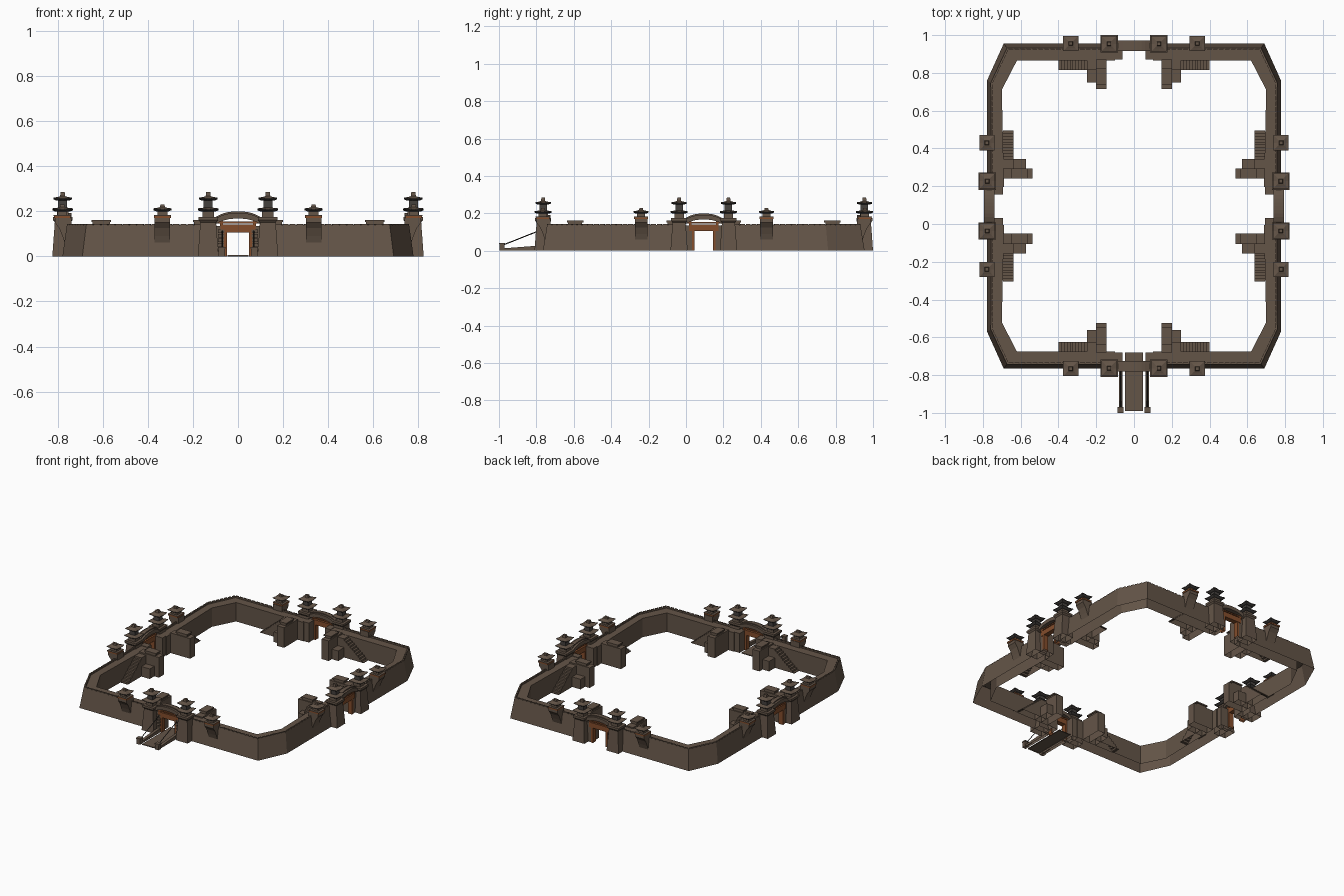
import bpy, bmesh, math
from mathutils import Vector

if "Cube" in bpy.data.objects:
    bpy.data.objects.remove(bpy.data.objects["Cube"])

def mat(name, c):
    m = bpy.data.materials.new(name)
    m.diffuse_color = (*c, 1)
    m.use_nodes = True
    m.node_tree.nodes["Principled BSDF"].inputs["Base Color"].default_value = m.diffuse_color
    return m

STONE = mat("brown stone", (0.127, 0.090, 0.064))
ROOF = mat("dark roof edge", (0.06, 0.053, 0.048))
WOOD = mat("orange wood", (0.23, 0.075, 0.025))
DARK = mat("dark iron", (0.03, 0.027, 0.025))
CY, DF, DS = 0.095, 0.86, 0.778          # fortress centre, front and side distances

def place(k):
    """Map local (u along wall, v outward, z) to world for side k."""
    d = DF if k % 2 == 0 else DS
    a = k * math.pi / 2
    c, s = math.cos(a), math.sin(a)
    def f(p):
        x, y = p[0], -(d + p[1])
        return (c * x - s * y, s * x + c * y + CY, p[2])
    return f

class Part:
    """Collects faces for one named object."""
    def __init__(self, name, m, f=lambda p: p):
        self.name, self.m, self.f, self.v, self.q = name, m, f, [], []

    def loft(self, rings):
        b, n = len(self.v), len(rings[0])
        for r in rings:
            self.v += [self.f(p) for p in r]
        for i in range(len(rings) - 1):
            for j in range(n):
                k = (j + 1) % n
                self.q.append((b + i*n + j, b + i*n + k, b + i*n + n + k, b + i*n + n + j))
        self.q.append(tuple(range(b, b + n))[::-1])
        self.q.append(tuple(range(b + (len(rings) - 1) * n, b + len(rings) * n)))

    def box(self, u0, u1, v0, v1, z0, z1):
        self.loft([[(u0, v0, z), (u1, v0, z), (u1, v1, z), (u0, v1, z)] for z in (z0, z1)])

    def prism_u(self, prof, u0, u1):       # profile of (v, z) swept along u
        self.loft([[(u, v, z) for v, z in prof] for u in (u0, u1)])

    def prism_v(self, prof, v0, v1):       # profile of (u, z) swept along v
        self.loft([[(u, v, z) for u, z in prof] for v in (v0, v1)])

    def tiers(self, cu, cv, prof):         # square rings (half size, z, corner lift)
        dirs = [(-1, -1), (0, -1), (1, -1), (1, 0), (1, 1), (0, 1), (-1, 1), (-1, 0)]
        self.loft([[(cu + a*h, cv + b*h, z + (l if a and b else 0)) for a, b in dirs]
                   for h, z, l in prof])

    def bar(self, a, b, r):                # thin square bar between two points
        a, b = Vector(a), Vector(b)
        d = (b - a).normalized()
        s = d.cross(Vector((1, 0, 0))).normalized() * r
        t = d.cross(s).normalized() * r
        self.loft([[tuple(p + w) for w in (s, t, -s, -t)] for p in (a, b)])

    def done(self):
        me = bpy.data.meshes.new(self.name)
        me.from_pydata(self.v, [], self.q)
        bm = bmesh.new()
        bm.from_mesh(me)
        bmesh.ops.recalc_face_normals(bm, faces=bm.faces)
        # the model is an open shell underneath
        ground = [fc for fc in bm.faces if all(v.co.z < 1e-5 for v in fc.verts)]
        bmesh.ops.delete(bm, geom=ground, context='FACES')
        bm.to_mesh(me)
        bm.free()
        me.materials.append(self.m)
        bpy.context.collection.objects.link(bpy.data.objects.new(self.name, me))

# Curtain walls: four corner runs between the gates, with merlons on the outer edge
section = [(0, 0), (0.25, 0.138), (0.36, 0.138), (0.36, 0.132), (1, 0.132), (1, 0)]
for sx in (-1, 1):
    for sy in (-1, 1):
        outer = [(0.10, DF), (0.69, DF), (DS, 0.665), (DS, 0.10)]
        inner = [(0.10, DF - 0.09), (0.62, DF - 0.09), (0.70, 0.615), (0.688, 0.10)]
        def at(i, t, z, f=0.0):
            o = [Vector(outer[j]).lerp(Vector(inner[j]), t) for j in (i, min(i + 1, 3))]
            p = o[0].lerp(o[1], f)
            return (sx * p.x, sy * p.y + CY, z)
        wall = Part("curtain_wall", STONE)
        wall.loft([[at(i, t, z) for t, z in section] for i in range(4)])
        wall.done()
        mer = Part("merlons", STONE)
        for i in range(3):
            n = max(2, round((Vector(outer[i]) - Vector(outer[i + 1])).length / 0.032))
            for j in range(n):
                a, b = (j + 0.1) / n, (j + 0.9) / n
                mer.loft([[at(i, t, z, f) for f, t in ((a, .25), (b, .25), (b, .36), (a, .36))]
                          for z in (0.136, 0.144)])
        mer.done()

for k in range(4):
    f = place(k)
    body, eave = Part("tower_bodies", STONE, f), Part("roof_eaves", ROOF, f)
    tops = Part("roof_tops", STONE, f)
    band, stair = Part("turret_wood_bands", WOOD, f), Part("inner_stairs", STONE, f)
    pier, frame = Part("gate_piers", STONE, f), Part("gate_frame", WOOD, f)

    def roof(u, v, h, z, top):
        """Dark upturned eave plate with a shallow stone-coloured cap."""
        eave.tiers(u, v, [(h - 0.012, z - 0.003, 0), (h, z + 0.002, 0.005), (h, z + 0.005, 0.005)])
        tops.tiers(u, v, [(h, z + 0.0055, 0.005), (h * 0.6, z + 0.011, 0.001),
                          (h * 0.28, z + 0.016, 0), (h * 0.22, top, 0)])

    for s in (-1, 1):
        # Large gate tower with a two tier roof
        u, v = s * 0.132, -0.001
        body.tiers(u, v, [(0.046, 0, 0), (0.035, 0.15, 0), (0.043, 0.16, 0), (0.043, 0.174, 0)])
        body.tiers(u, v, [(0.025, 0.174, 0), (0.025, 0.2, 0)])
        roof(u, v, 0.046, 0.202, 0.222)
        eave.tiers(u, v, [(0.02, 0.215, 0), (0.02, 0.25, 0)])
        roof(u, v, 0.041, 0.25, 0.284)
        # Small corbelled turret on the wall
        u, v = s * 0.335, 0.001
        body.prism_u([(-0.04, 0.06), (-0.01, 0.06), (0.0, 0.09), (0.015, 0.125), (0.034, 0.15),
                      (0.034, 0.17), (-0.04, 0.17)], u - 0.034, u + 0.034)
        band.tiers(u, v, [(0.037, 0.17, 0), (0.037, 0.179, 0)])
        tops.tiers(u, v, [(0.038, 0.179, 0), (0.038, 0.182, 0)])
        body.tiers(u, v, [(0.022, 0.177, 0), (0.022, 0.205, 0)])
        roof(u, v, 0.040, 0.202, 0.229)
        # Inner stair: tall block with a cap, landing, and steps falling away from the gate
        a, b = sorted((s * 0.145, s * 0.2))
        stair.box(a, b, -0.24, -0.085, 0, 0.14)
        stair.box(a + .006, b - .006, -0.21, -0.134, 0.14, 0.152)
        stair.box(a, b, -0.216, -0.128, 0.152, 0.161)
        a, b = sorted((s * 0.2, s * 0.25))
        stair.box(a, b, -0.205, -0.085, 0, 0.07)
        steps = [(s * 0.2, 0), (s * 0.2, 0.13)]
        for i in range(10):
            x = 0.25 + 0.015 * i
            steps += [(s * x, 0.13 - 0.0125 * i), (s * x, 0.1175 - 0.0125 * i)]
        steps += [(s * 0.4, 0.005), (s * 0.4, 0)]
        stair.prism_v(steps, -0.14, -0.085)
        # Gate pier and door post
        a, b = sorted((s * 0.062, s * 0.105))
        pier.box(a, b, -0.085, 0.0, 0, 0.135)
        if k == 0:                         # projecting stone courses at the front
            for i in range(6):
                a, b = sorted((s * (0.064 - 0.001 * i), s * 0.088))
                pier.box(a, b, 0, 0.008, 0.004 + i * 0.02, 0.018 + i * 0.02)
        a, b = sorted((s * 0.049, s * 0.064))
        frame.box(a, b, -0.03, 0.004, 0, 0.11)
        a, b = sorted((s * 0.066, s * 0.08))
        frame.box(a, b, -0.025, 0.004, 0.135, 0.165)
    # Lintel beams and arched top
    frame.box(-0.078, 0.078, -0.03, 0.005, 0.105, 0.14)
    frame.box(-0.092, 0.092, -0.025, 0.003, 0.146, 0.154)
    arch = Part("gate_arch", STONE, f)
    us = [-0.098 + 0.0196 * i for i in range(11)]
    curve = lambda u, z: z + 0.024 * (1 - abs(u / 0.098) ** 2.5)
    arch.prism_v([(u, curve(u, 0.168)) for u in us] + [(u, curve(u, 0.143)) for u in us[::-1]], -0.04, 0.016)
    arch.prism_v([(u, curve(u, 0.175)) for u in us] + [(u, curve(u, 0.166)) for u in us[::-1]], -0.026, 0.002)
    for p in (body, eave, tops, band, stair, pier, frame, arch):
        p.done()

# Drawbridge at the front gate, with kerbs, end posts and chains
f = place(0)
bridge, kerb, chain = Part("drawbridge", STONE, f), Part("bridge_kerbs", STONE, f), Part("bridge_chains", DARK, f)
bridge.box(-0.047, 0.047, -0.085, 0.225, 0, 0.006)
for s in (-1, 1):
    a, b = sorted((s * 0.06, s * 0.08))
    kerb.prism_u([(0, 0), (0, 0.028), (0.04, 0.026), (0.225, 0.012), (0.225, 0)], a, b)
    a, b = sorted((s * 0.058, s * 0.086))
    kerb.box(a, b, 0.205, 0.233, 0, 0.035)
    kerb.box(a - .002, b + .002, 0.203, 0.235, 0.035, 0.042)
    chain.bar((s * 0.07, 0.215, 0.03), (s * 0.07, 0.0, 0.115), 0.003)
for p in (bridge, kerb, chain):
    p.done()
